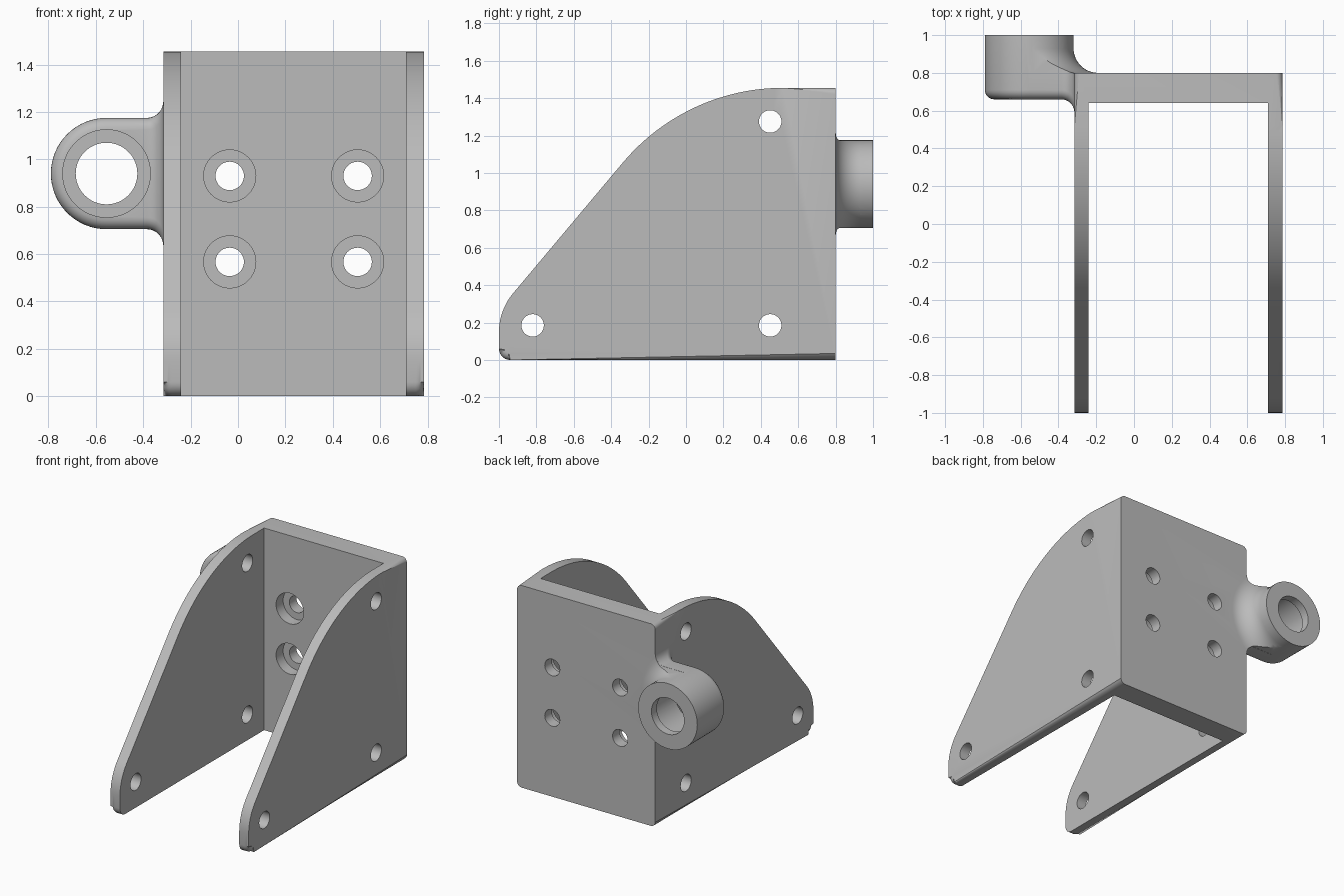
import bpy, bmesh
from math import sin, cos, pi, radians, sqrt
from mathutils import Vector

cube = bpy.data.objects.get("Cube")
if cube:
    bpy.data.objects.remove(cube, do_unlink=True)

grey = bpy.data.materials.new("bracket_grey")
grey.use_nodes = True
grey.diffuse_color = (0.5, 0.5, 0.5, 1)
grey.node_tree.nodes["Principled BSDF"].inputs["Base Color"].default_value = (0.5, 0.5, 0.5, 1)

XL, XR, YB, T = -0.315, 0.785, 0.8, 0.075     # outer sides, back face, wall
BX, BZ, BR = -0.555, 0.94, 0.235              # boss axis and radius
Y, X = Vector((0, 1, 0)), Vector((1, 0, 0))


def arc(cx, cy, r, a0, a1, n=12):
    """Points on an arc, angles in degrees."""
    angles = [radians(a0 + (a1 - a0) * i / n) for i in range(n + 1)]
    return [(cx + r * cos(a), cy + r * sin(a)) for a in angles]


def finish(name, bm):
    bmesh.ops.recalc_face_normals(bm, faces=bm.faces)
    me = bpy.data.meshes.new(name)
    bm.to_mesh(me)
    bm.free()
    me.materials.append(grey)
    ob = bpy.data.objects.new(name, me)
    bpy.context.collection.objects.link(ob)
    return ob


def loft_bm(rings):
    """Closed solid through rings with equal point counts."""
    bm = bmesh.new()
    vs = [[bm.verts.new(p) for p in ring] for ring in rings]
    n = len(vs[0])
    for a, b in zip(vs, vs[1:]):
        for i in range(n):
            bm.faces.new((a[i], a[(i + 1) % n], b[(i + 1) % n], b[i]))
    bm.faces.new(vs[0])
    bm.faces.new(vs[-1])
    return bm


def loft(name, rings):
    return finish(name, loft_bm(rings))


def lathe(name, centre, axis, profile, n=64):
    """Turn (radius, distance) pairs about an X or Y axis."""
    side = Y if axis == X else X
    up = Vector((0, 0, 1))
    circle = arc(0, 0, 1, 0, 360 - 360 / n, n - 1)
    return loft(name, [[Vector(centre) + axis * d + (side * c + up * s) * r
                        for c, s in circle] for r, d in profile])


def combine(target, tool, operation):
    """Apply a boolean and discard the tool."""
    mod = target.modifiers.new("cut", 'BOOLEAN')
    mod.operation, mod.object, mod.solver = operation, tool, 'EXACT'
    deps = bpy.context.evaluated_depsgraph_get()
    deps.update()
    new = bpy.data.meshes.new_from_object(target.evaluated_get(deps))
    target.modifiers.clear()
    target.data = new
    bpy.data.objects.remove(tool, do_unlink=True)


# Body: side outline extruded across, outer rims rounded
outline = [(YB, 0)]
outline += arc(-0.94, 0.06, 0.06, 270, 180, 6)
outline += arc(-0.68, 0.15, 0.32, 180, 140, 10)
outline += arc(0.52, 0.335, 1.12, 140, 90, 24)
outline += [(YB, 1.455)]
bm = loft_bm([[(x, y, z) for y, z in outline] for x in (XL, XR)])
rim = [e for e in bm.edges
       if abs(e.verts[0].co.x - e.verts[1].co.x) < 1e-4
       and min(v.co.y for v in e.verts) < YB - 0.01]
bmesh.ops.bevel(bm, geom=rim, offset=0.035, segments=5, profile=0.5,
                affect='EDGES', clamp_overlap=False)
body = finish("mounting_bracket", bm)

# Channel between the side plates
channel = [(XL + T, -2), (XR - T, -2), (XR - T, 0.64), (XL + T, 0.64)]
combine(body, loft("channel", [[(x, y, z) for x, y in channel] for z in (-1, 2)]),
        'DIFFERENCE')

# Neck: rounded section that flares into the side plate
FR = 0.07
flare_steps = [(XL - FR * (1 - i / 8), FR - FR * sqrt(max(0, 1 - (i / 8) ** 2)))
               for i in range(8)]
flare_steps += [(XL - 0.003, FR * 0.75), (XL, FR), (XL + 0.03, FR)]


def neck_ring(x, f):
    h, yf, r = BR + f, 0.66 - f, 0.05
    pts = [(YB, -h)] + arc(yf + r, -h + r, r, 270, 180, 6)
    pts += arc(yf + r, h - r, r, 180, 90, 6) + [(YB, h)]
    return [(x, y, BZ + z) for y, z in pts]


neck = loft("neck", [neck_ring(x, f) for x, f in [(BX, 0)] + flare_steps])

# Collar: concave fillet from the boss to the back face, trimmed to the neck
collar = lathe("collar", (BX, 0, BZ), Y,
               [(0.365, 0.77)] + arc(0.365, 0.93, 0.13, 270, 180) + [(0.233, 0.95)])
top = [(x, BR - 0.001 + f) for x, f in flare_steps[:-1]] + [(XL, 0.45), (0, 0.45)]
half = arc(BX, 0, BR - 0.001, 180, 90, 16) + top
trim = half + [(x, -z) for x, z in reversed(half[1:])]
combine(collar, loft("trim", [[(x, y, BZ + z) for x, z in trim] for y in (0.7, 1.1)]),
        'INTERSECT')

# Boss with rounded front rim
boss = lathe("boss", (BX, 0, BZ), Y,
             arc(BR - 0.05, 0.71, 0.05, 270, 360, 6) + [(BR, 1.0)])
for part in (neck, boss, collar):
    combine(body, part, 'UNION')

# Boss bore with front pocket
combine(body, lathe("bore", (BX, 0, BZ), Y,
                    [(0.185, 0.5), (0.185, 0.94), (0.13, 0.94), (0.13, 1.2)]), 'DIFFERENCE')

# Counterbored holes in the back plate
for x in (-0.035, 0.505):
    for z in (0.567, 0.93):
        combine(body, lathe("screw_hole", (x, 0, z), Y,
                            [(0.11, 0.5), (0.11, 0.72), (0.06, 0.72), (0.06, 1)], 40),
                'DIFFERENCE')

# Holes through both side plates
for y, z in ((-0.82, 0.185), (0.45, 0.185), (0.45, 1.275)):
    combine(body, lathe("side_hole", (0, y, z), X, [(0.06, -0.6), (0.06, 1)], 40),
            'DIFFERENCE')

bpy.ops.object.select_all(action='DESELECT')
body.select_set(True)
bpy.context.view_layer.objects.active = body
bpy.ops.object.shade_smooth_by_angle(angle=radians(32))
